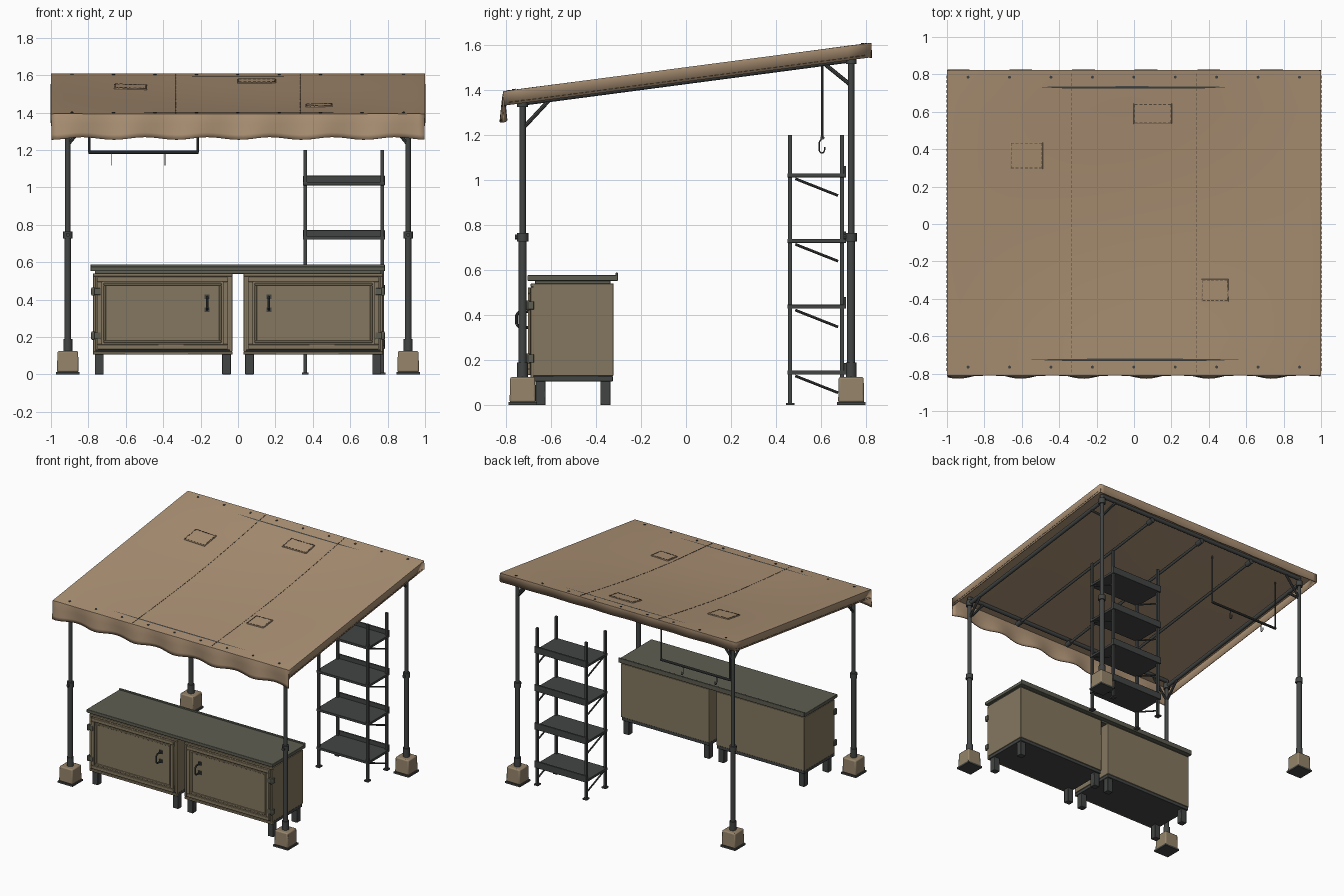
import bpy, bmesh, math
from mathutils import Vector, Matrix

if "Cube" in bpy.data.objects:
    bpy.data.objects.remove(bpy.data.objects["Cube"])


def material(name, rgb):
    m = bpy.data.materials.new(name)
    m.diffuse_color = (*rgb, 1)
    m.use_nodes = True
    m.node_tree.nodes["Principled BSDF"].inputs["Base Color"].default_value = m.diffuse_color
    return m


CANVAS = material("canvas", (0.42, 0.29, 0.18))
STITCH = material("stitch", (0.10, 0.075, 0.05))
STEEL = material("steel", (0.055, 0.06, 0.057))
OLIVE = material("olive_paint", (0.23, 0.185, 0.115))
BLOCK = material("base_block", (0.30, 0.23, 0.145))
TOP = material("worktop_grey", (0.11, 0.11, 0.085))


def box(bm, x0, x1, y0, y1, z0, z1):
    m = Matrix.Translation(((x0 + x1) / 2, (y0 + y1) / 2, (z0 + z1) / 2)) @ \
        Matrix.Diagonal((x1 - x0, y1 - y0, z1 - z0, 1))
    return bmesh.ops.create_cube(bm, size=1, matrix=m)["verts"]


def rod(bm, a, b, r, n=12):
    a, b = Vector(a), Vector(b)
    d = b - a
    m = Matrix.Translation((a + b) / 2) @ d.to_track_quat('Z', 'Y').to_matrix().to_4x4()
    bmesh.ops.create_cone(bm, cap_ends=True, segments=n, radius1=r, radius2=r,
                          depth=d.length, matrix=m)


def path(bm, pts, r, n=8):
    for a, b in zip(pts, pts[1:]):
        rod(bm, a, b, r, n)


def ring(bm, x0, x1, z0, z1, w, y0, y1):
    box(bm, x0, x1, y0, y1, z0, z0 + w)
    box(bm, x0, x1, y0, y1, z1 - w, z1)
    box(bm, x0, x0 + w, y0, y1, z0 + w, z1 - w)
    box(bm, x1 - w, x1, y0, y1, z0 + w, z1 - w)


def finish(name, bm, mat, bevel=0):
    me = bpy.data.meshes.new(name)
    bm.to_mesh(me)
    bm.free()
    me.materials.append(mat)
    ob = bpy.data.objects.new(name, me)
    bpy.context.collection.objects.link(ob)
    if bevel:
        b = ob.modifiers.new("bevel", 'BEVEL')
        b.width, b.segments = bevel, 2
    return ob


def plane(y):
    return 1.391 + 0.1315 * (y + 0.81)


def roof(x, y):
    return plane(y) - 0.03 * math.cos(math.pi * x / 2) * max(0, math.cos(math.pi * y / 1.64))


def drape(bm):
    for v in bm.verts:
        v.co.z += roof(v.co.x, v.co.y)


# Canvas roof: sagging sheet, back hem, wavy front valance, side hems
bm = bmesh.new()
NX, NY, Y0, Y1 = 60, 16, -0.808, 0.82
rows = []
xs = [-0.997 + 1.994 * i / NX for i in range(NX + 1)]
wave = lambda x: math.cos(2 * math.pi * (x + 0.94) / 0.335)
rows.append([bm.verts.new((x, Y1 + 0.003 * wave(x), plane(Y1) - 0.065)) for x in xs])
for j in range(NY + 1):
    y = Y1 + (Y0 - Y1) * j / NY
    rows.append([bm.verts.new((x, y, roof(x, y))) for x in xs])
for k in range(1, 6):
    t = k / 5
    rows.append([bm.verts.new((x, Y0 - 0.002 - 0.014 * t * wave(x),
                               plane(Y0) - t * (0.13 + 0.007 * wave(x + 0.06)))) for x in xs])
for a, b in zip(rows, rows[1:]):
    for i in range(NX):
        bm.faces.new((a[i], a[i + 1], b[i + 1], b[i]))
for i in (0, NX):
    edge = [r[i] for r in rows[1:NY + 2]]
    low = [bm.verts.new(v.co - Vector((0, 0, 0.062))) for v in edge]
    for j in range(NY):
        bm.faces.new((edge[j], edge[j + 1], low[j + 1], low[j]))
bmesh.ops.recalc_face_normals(bm, faces=bm.faces)
sheet = finish("canvas_roof", bm, CANVAS)
s = sheet.modifiers.new("thickness", 'SOLIDIFY')
s.thickness, s.offset = 0.007, 0

# Patches with dashed stitching, seams and hem stitches
patches, stitches = bmesh.new(), bmesh.new()


def dashes(x0, y0, x1, y1, z, step=0.026):
    n = max(2, round(math.hypot(x1 - x0, y1 - y0) / step))
    along_x = abs(x1 - x0) > abs(y1 - y0)
    hx, hy = (0.008, 0.0018) if along_x else (0.0018, 0.008)
    for i in range(n):
        t = (i + 0.5) / n
        x, y = x0 + (x1 - x0) * t, y0 + (y1 - y0) * t
        box(stitches, x - hx, x + hx, y - hy, y + hy, z - 0.001, z + 0.0015)


for cx, cy, w, d in ((-0.575, 0.365, 0.088, 0.072), (0.10, 0.59, 0.102, 0.055),
                     (0.433, -0.355, 0.072, 0.06)):
    box(patches, cx - w, cx + w, cy - d, cy + d, 0.0, 0.009)
    for s in (-1, 1):
        dashes(cx - w, cy + s * (d - 0.006), cx + w, cy + s * (d - 0.006), 0.0095)
        dashes(cx + s * (w - 0.006), cy - d, cx + s * (w - 0.006), cy + d, 0.0095)
for s in (-1, 1):
    dashes(s * 0.333, -0.8, s * 0.333, 0.81, 0.004)
    dashes(s * 1.0, -0.79, s * 1.0, 0.80, -0.05)
drape(patches)
drape(stitches)
finish("roof_patches", patches, CANVAS, 0.002)
finish("roof_stitching", stitches, STITCH)

# Rivets along front and back hems
bm = bmesh.new()
for i in range(9):
    for y in (-0.765, 0.785):
        x = -0.887 + 0.2215 * i
        rod(bm, (x, y, 0), (x, y, 0.007), 0.008, 10)
drape(bm)
finish("roof_rivets", bm, STEEL)

# Roof frame: perimeter rails, inner poles with end sockets
YF, YB, PX = -0.725, 0.733, 0.91
bm = bmesh.new()
for y in (YF, YB):
    rod(bm, (-PX, y, plane(y) - 0.015), (PX, y, plane(y) - 0.015), 0.015)
for x in (-PX, PX):
    rod(bm, (x, YF, plane(YF) - 0.058), (x, YB, plane(YB) - 0.058), 0.015)
for x in (-0.455, 0, 0.455):
    p = lambda y: Vector((x, y, plane(y) - 0.05))
    rod(bm, p(YF), p(YB), 0.01)
    rod(bm, p(YF - 0.015), p(YF + 0.035), 0.019)
    rod(bm, p(YB - 0.035), p(YB + 0.015), 0.019)
finish("roof_frame", bm, STEEL)

# Four telescopic posts with braces, collars and weighted bases
for fb, y, inward in (("front", YF, 1), ("back", YB, -1)):
    for side, x in (("left", -PX), ("right", PX)):
        name, h, sx = f"{fb}_{side}", plane(y) - 0.06, -math.copysign(1, x)
        bm = bmesh.new()
        rod(bm, (x, y, 0.12), (x, y, 0.75), 0.018, 16)
        rod(bm, (x, y, 0.74), (x, y, h + 0.05), 0.014, 16)
        rod(bm, (x, y, 0.12), (x, y, 0.19), 0.024, 16)
        rod(bm, (x, y, 0.727), (x, y, 0.765), 0.025, 16)
        rod(bm, (x, y, h - 0.02), (x, y, h + 0.022), 0.024, 16)
        rod(bm, (x, y, 0.746), (x, y - 0.034, 0.746), 0.011, 10)
        yb = y + inward * 0.12
        rod(bm, (x, y, h - 0.115), (x, yb, plane(yb) - 0.062), 0.009, 8)
        rod(bm, (x, y, h - 0.115), (x + sx * 0.12, y, h + 0.03), 0.009, 8)
        finish(name + "_post", bm, STEEL)
        bm = bmesh.new()
        top = box(bm, x - 0.058, x + 0.058, y - 0.058, y + 0.058, 0.012, 0.125)
        for v in top:
            if v.co.z > 0.1:
                v.co.x, v.co.y = x + (v.co.x - x) * 0.95, y + (v.co.y - y) * 0.95
        finish(name + "_base", bm, BLOCK, 0.008)
        bm = bmesh.new()
        box(bm, x - 0.063, x + 0.063, y - 0.063, y + 0.063, 0, 0.013)
        finish(name + "_base_plate", bm, STEEL)

# Hanging bar with two hooks
bm = bmesh.new()
HY = 0.605
for x in (-0.795, -0.215):
    rod(bm, (x, HY, 1.185), (x, HY, plane(HY) - 0.015), 0.006, 8)
rod(bm, (-0.80, HY, 1.187), (-0.21, HY, 1.187), 0.009, 10)
for x in (-0.675, -0.39):
    arc = [(x, HY - 0.002 + 0.012 * math.cos(a), 1.133 + 0.014 * math.sin(a))
           for a in (math.radians(180 + 30 * k) for k in range(7))]
    path(bm, [(x, HY, 1.19), (x, HY - 0.014, 1.165)] + arc + [(x, HY + 0.01, 1.145)], 0.003, 6)
finish("hanging_bar", bm, STEEL)

# Shelf rack
bm = bmesh.new()
for x in (0.36, 0.772):
    for y in (0.462, 0.692):
        box(bm, x - 0.009, x + 0.009, y - 0.009, y + 0.009, 0, 1.2)
        box(bm, x - 0.017, x + 0.017, y - 0.019, y + 0.019, 0, 0.01)
    for z in (0.145, 0.437, 0.729, 1.02):
        rod(bm, (x, 0.485, z - 0.015), (x, 0.675, z - 0.09), 0.006, 8)
finish("shelf_rack_frame", bm, STEEL)
for i, z in enumerate((0.145, 0.437, 0.729, 1.02)):
    bm = bmesh.new()
    box(bm, 0.347, 0.785, 0.45, 0.71, z - 0.009, z + 0.009)
    box(bm, 0.347, 0.785, 0.699, 0.711, z - 0.009, z + 0.042)
    finish(f"shelf_{i + 1}", bm, STEEL, 0.002)

# Two mirrored cabinets with doors
for side, s in (("left", -1), ("right", 1)):
    X = lambda a, b: sorted((s * a, s * b))
    bm = bmesh.new()
    box(bm, *X(0.03, 0.775), -0.68, -0.322, 0.13, 0.54)
    ring(bm, *X(0.03, 0.775), 0.106, 0.54, 0.016, -0.689, -0.675)
    finish(f"{side}_cabinet_body", bm, OLIVE, 0.003)

    bm = bmesh.new()
    box(bm, *X(0.033, 0.772), -0.678, -0.325, 0.105, 0.13)
    for a, b in ((0.038, 0.085), (0.718, 0.765)):
        for y in (-0.668, -0.38):
            box(bm, *X(a, b), y, y + 0.045, 0, 0.11)
    finish(f"{side}_cabinet_legs", bm, STEEL, 0.003)

    bm = bmesh.new()
    box(bm, *X(0.055, 0.752), -0.692, -0.675, 0.134, 0.522)
    ring(bm, *X(0.055, 0.752), 0.134, 0.522, 0.026, -0.702, -0.69)
    ring(bm, *X(0.089, 0.718), 0.168, 0.488, 0.012, -0.697, -0.69)
    finish(f"{side}_cabinet_door", bm, OLIVE, 0.003)

    bm = bmesh.new()
    for z in (0.207, 0.443):
        box(bm, *X(0.735, 0.785), -0.703, -0.675, z - 0.018, z + 0.018)
        rod(bm, (s * 0.775, -0.70, z - 0.022), (s * 0.775, -0.70, z + 0.022), 0.008, 10)
    finish(f"{side}_door_hinges", bm, TOP, 0.002)

    bm = bmesh.new()
    hx = s * 0.165
    for z in (0.345, 0.415):
        box(bm, hx - 0.013, hx + 0.013, -0.70, -0.688, z - 0.012, z + 0.012)
    path(bm, [(hx, -0.695, 0.345), (hx, -0.738, 0.345), (hx, -0.752, 0.358),
              (hx, -0.752, 0.402), (hx, -0.738, 0.415), (hx, -0.695, 0.415)], 0.006)
    finish(f"{side}_door_handle", bm, STEEL)

# Shared worktop with raised back lip
bm = bmesh.new()
box(bm, -0.788, 0.785, -0.703, -0.305, 0.552, 0.577)
box(bm, -0.788, 0.785, -0.312, -0.302, 0.552, 0.588)
box(bm, -0.765, 0.765, -0.67, -0.335, 0.538, 0.554)
finish("worktop", bm, TOP, 0.003)

# Smooth shading with crisp edges
bpy.ops.object.select_all(action='SELECT')
bpy.context.view_layer.objects.active = sheet
bpy.ops.object.shade_smooth_by_angle(angle=math.radians(35))
